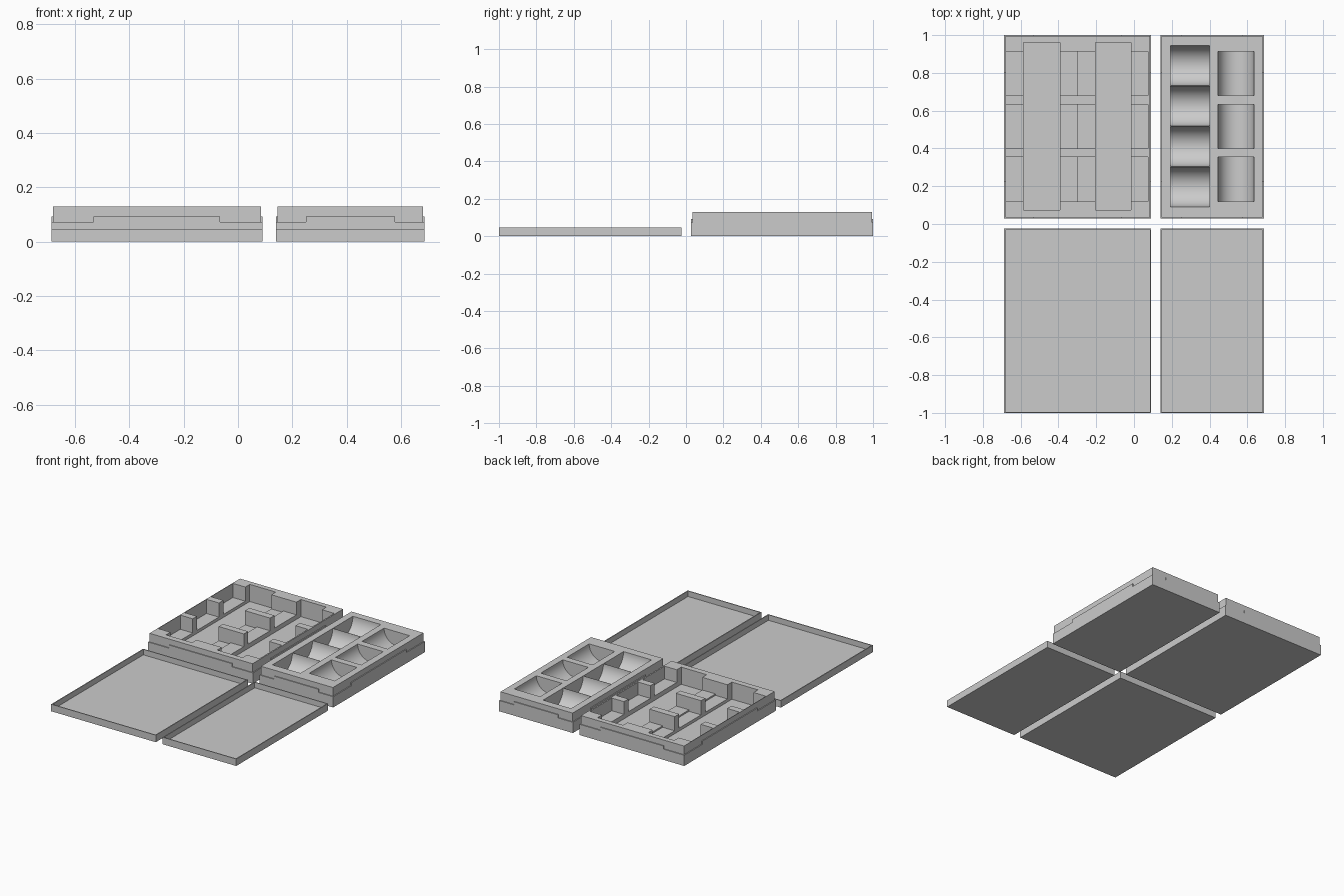
import bpy
import math
from mathutils import Matrix

cube = bpy.data.objects.get("Cube")
if cube:
    bpy.data.objects.remove(cube, do_unlink=True)

grey = bpy.data.materials.new("light grey plastic")
COLOR = (0.6, 0.6, 0.6, 1)
grey.use_nodes = True
grey.diffuse_color = COLOR
grey.node_tree.nodes["Principled BSDF"].inputs["Base Color"].default_value = COLOR

TOP = 0.13       # tray height
LEDGE = 0.093    # height where the lid rests
CORNER = 0.072   # lowered ledge at the corners
LIP = 0.006      # inset of the upper rim


def box(name, x0, x1, y0, y1, z0, z1):
    bpy.ops.mesh.primitive_cube_add(size=1)
    ob = bpy.context.object
    ob.name = name
    size = Matrix.Diagonal((x1 - x0, y1 - y0, z1 - z0, 1))
    place = Matrix.Translation(((x0 + x1) / 2, (y0 + y1) / 2, (z0 + z1) / 2))
    ob.data.transform(place @ size)
    ob.data.materials.append(grey)
    return ob


def trough(x0, x1, y0, y1, axis):
    """Round-bottomed cutter lying along the given axis, centred at the rim."""
    length, width = (x1 - x0, y1 - y0) if axis == "X" else (y1 - y0, x1 - x0)
    bpy.ops.mesh.primitive_cylinder_add(vertices=64, radius=width / 2, depth=length)
    ob = bpy.context.object
    turn = Matrix.Rotation(math.pi / 2, 4, "Y" if axis == "X" else "X")
    place = Matrix.Translation(((x0 + x1) / 2, (y0 + y1) / 2, TOP))
    ob.data.transform(place @ turn)
    ob.data.materials.append(grey)
    return ob


def combine(body, tool, operation):
    mod = body.modifiers.new("shape", "BOOLEAN")
    mod.operation = operation
    mod.solver = "EXACT"
    mod.object = tool
    bpy.context.view_layer.objects.active = body
    bpy.ops.object.modifier_apply(modifier=mod.name)
    bpy.data.objects.remove(tool, do_unlink=True)


def tray_body(name, x0, x1, y0, y1):
    """Solid tray block: wide base, raised ledges mid-side, inset upper rim."""
    dx, dy = (x1 - x0) * 0.2, (y1 - y0) * 0.2
    body = box(name, x0, x1, y0, y1, 0, CORNER)
    combine(body, box("ledge", x0, x1, y0 + dy, y1 - dy, 0.02, LEDGE), "UNION")
    combine(body, box("ledge", x0 + dx, x1 - dx, y0, y1, 0.02, LEDGE), "UNION")
    combine(body, box("rim", x0 + LIP, x1 - LIP, y0 + LIP, y1 - LIP, 0.03, TOP), "UNION")
    return body


def finish(ob):
    bpy.ops.object.select_all(action="DESELECT")
    ob.select_set(True)
    bpy.context.view_layer.objects.active = ob
    bpy.ops.object.shade_smooth_by_angle(angle=math.radians(25))


LARGE = (-0.687, 0.09)
SMALL = (0.14, 0.687)
BACK = (0.028, 1.0)
FRONT = (-1.0, -0.025)
ROWS = ((0.12, 0.355), (0.4, 0.633), (0.68, 0.913))

# Large tray: two columns of pockets crossed by deep finger slots
large_tray = tray_body("large_tray", *LARGE, *BACK)
for y0, y1 in ROWS:
    combine(large_tray, box("pocket", -0.677, -0.303, y0, y1, 0.035, 0.3), "DIFFERENCE")
    combine(large_tray, box("pocket", -0.304, 0.075, y0, y1, 0.045, 0.3), "DIFFERENCE")
for x0, x1 in ((-0.585, -0.392), (-0.205, -0.016)):
    combine(large_tray, box("slot", x0, x1, 0.073, 0.96, 0.015, 0.3), "DIFFERENCE")
finish(large_tray)

# Small tray: a column of four scoops and a column of three troughs
small_tray = tray_body("small_tray", *SMALL, *BACK)
pitch = (0.945 - 0.09) / 4
for i in range(4):
    y0 = 0.09 + i * pitch
    combine(small_tray, trough(0.192, 0.4, y0 + 0.001, y0 + pitch - 0.001, "X"), "DIFFERENCE")
for y0, y1 in ROWS:
    combine(small_tray, trough(0.445, 0.635, y0, y1, "Y"), "DIFFERENCE")
finish(small_tray)

# Lids: shallow thin-walled boxes lying open side up
for name, (x0, x1) in (("large_lid", LARGE), ("small_lid", SMALL)):
    y0, y1 = FRONT
    lid = box(name, x0, x1, y0, y1, 0, 0.047)
    hollow = box("hollow", x0 + LIP, x1 - LIP, y0 + LIP, y1 - LIP, 0.01, 0.2)
    combine(lid, hollow, "DIFFERENCE")
    finish(lid)
